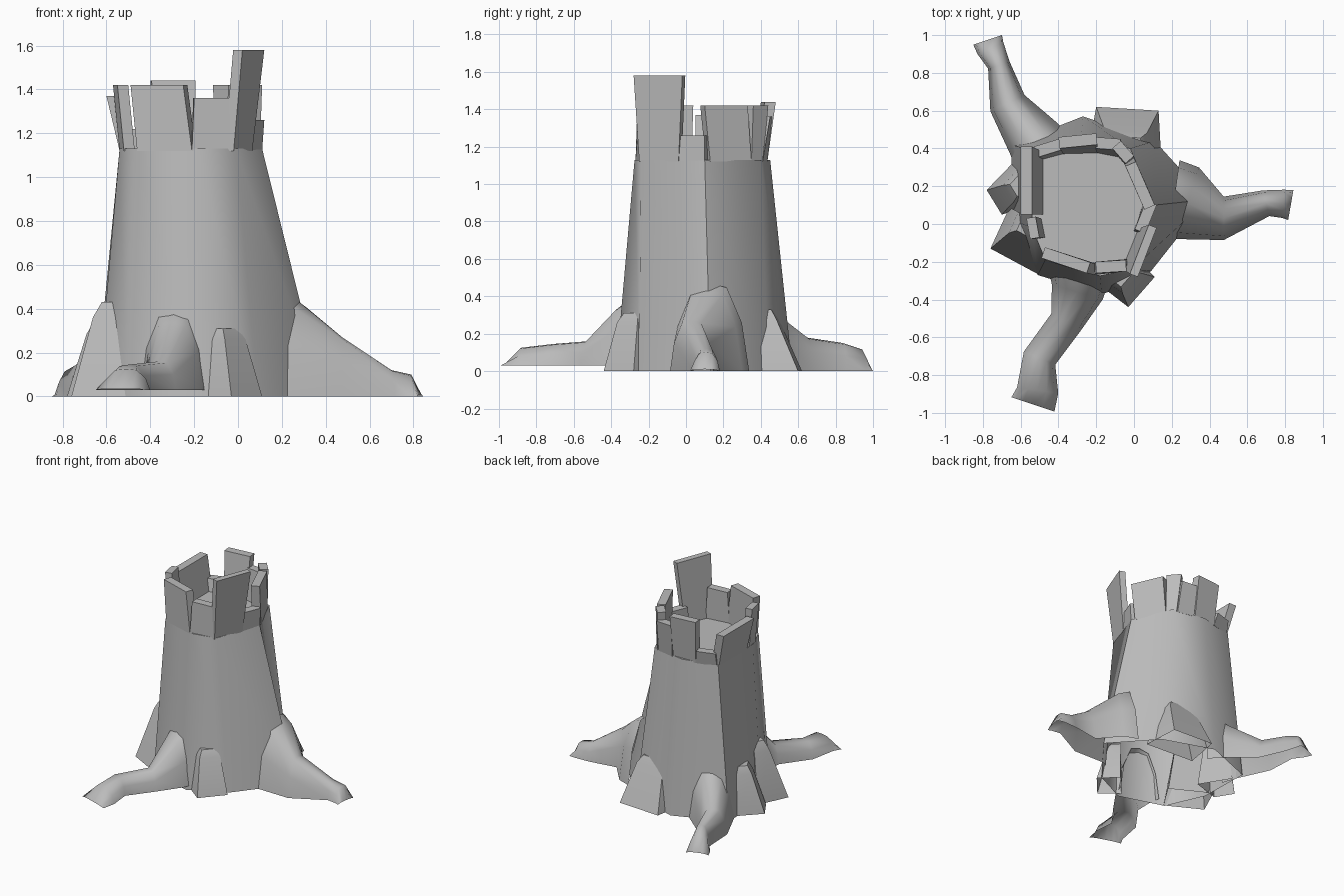
import bpy, bmesh, math
from mathutils import Vector

if "Cube" in bpy.data.objects:
    bpy.data.objects.remove(bpy.data.objects["Cube"])

grey = bpy.data.materials.new("stump_grey")
grey.use_nodes = True
COLOUR = (0.5, 0.5, 0.5, 1)
grey.diffuse_color = COLOUR
grey.node_tree.nodes["Principled BSDF"].inputs["Base Color"].default_value = COLOUR

CENTRE = Vector((-0.22, 0.1))
RIM = 1.13


def loft(name, rings, wrap=True, cap_start=False, cap_end=False, smooth=None):
    """Skin rows of points, in order, with optional end caps."""
    bm = bmesh.new()
    loops = [[bm.verts.new(p) for p in ring] for ring in rings]
    for low, high in zip(loops, loops[1:]):
        n = len(low)
        for i in range(n if wrap else n - 1):
            j = (i + 1) % n
            bm.faces.new((low[i], low[j], high[j], high[i]))
    if cap_start:
        bm.faces.new(loops[0][::-1])
    if cap_end:
        bm.faces.new(loops[-1])
    if wrap:
        bmesh.ops.recalc_face_normals(bm, faces=bm.faces)
    mesh = bpy.data.meshes.new(name)
    bm.to_mesh(mesh)
    bm.free()
    mesh.materials.append(grey)
    obj = bpy.data.objects.new(name, mesh)
    bpy.context.collection.objects.link(obj)
    if smooth:
        bpy.ops.object.select_all(action="DESELECT")
        obj.select_set(True)
        bpy.context.view_layer.objects.active = obj
        bpy.ops.object.shade_smooth_by_angle(angle=math.radians(smooth))


def root(name, path, floor=0.0):
    """Arched root, hollow below; each path entry is x, y, half width, height."""
    rings = []
    for i, (x, y, w, h) in enumerate(path):
        a, b = path[max(i - 1, 0)], path[min(i + 1, len(path) - 1)]
        along = Vector((b[0] - a[0], b[1] - a[1])).normalized()
        side = Vector((along.y, -along.x))
        ring = []
        for s, t in ((1, 0), (0.82, 0.55), (0.45, 0.95), (0, 1), (-0.45, 0.95), (-0.82, 0.55), (-1, 0)):
            p = Vector((x, y)) + side * (s * w)
            ring.append((p.x, p.y, floor + t * max(h - floor, 0.005)))
        rings.append(ring[::-1])
    loft(name, rings, wrap=False, smooth=75)


def inward_of(a, b):
    along = (b - a).normalized()
    inward = Vector((-along.y, along.x))
    return inward if inward.dot(CENTRE - (a + b) / 2) > 0 else -inward


def stub(name, a, b, height, lean, inner, depth):
    """Short buttress with its foot on the line a-b, leaning in to the trunk."""
    a, b = Vector(a), Vector(b)
    inward, mid, half = inward_of(a, b), (a + b) / 2, (b - a) / 2
    rings = []
    for z, shift, width in ((0, 0, 1), (0.84, lean, 0.68), (1, lean + 0.03, 0.48)):
        front, back = mid + inward * shift, mid + inward * (lean + depth)
        wide = width * inner
        points = (front - half * width, front + half * width, back + half * wide, back - half * wide)
        rings.append([(p.x, p.y, z * height) for p in points])
    loft(name, rings, cap_end=True, smooth=50)


def plank(name, a, b, base_a, base_b, top, thick=0.06):
    """Broken wall piece rising from the rim (base) to its top edge a-b."""
    inward = inward_of(Vector(a), Vector(b))
    rings = []
    for z, p, q in ((RIM - 0.01, base_a, base_b), (top, a, b)):
        p, q = Vector(p), Vector(q)
        rings.append([(v.x, v.y, z) for v in (p, q, q + inward * thick, p + inward * thick)])
    loft(name, rings, cap_start=True, cap_end=True)


# Trunk: flared, closed at the rim, open underneath
base = [(-0.65, 0.42), (-0.27, 0.57), (0.11, 0.44), (0.39, 0.13),
        (0.09, -0.25), (-0.17, -0.375), (-0.51, -0.27), (-0.64, 0.02)]
rim = [(-0.54, 0.39), (-0.28, 0.45), (-0.02, 0.4), (0.11, 0.1),
       (-0.01, -0.24), (-0.18, -0.275), (-0.47, -0.19), (-0.54, -0.02)]
loft("trunk", [[(x, y, 0) for x, y in base], [(x, y, RIM) for x, y in rim]],
     cap_end=True, smooth=60)

# Broken wall around the rim
plank("front_plank", (-0.49, -0.18), (-0.25, -0.26), (-0.46, -0.195), (-0.21, -0.27), 1.42)
plank("front_low_plank", (-0.2, -0.26), (-0.04, -0.25), (-0.21, -0.27), (-0.03, -0.245), 1.36)
plank("tall_plank", (0.02, -0.28), (0.12, -0.02), (-0.02, -0.25), (0.065, -0.04), 1.58, 0.045)
plank("short_plank", (0.06, -0.05), (0.12, 0.1), (0.055, -0.06), (0.11, 0.1), 1.26)
plank("right_plank", (0.11, 0.1), (0.01, 0.33), (0.1, 0.13), (0.0, 0.35), 1.42)
plank("back_corner_plank", (0.0, 0.36), (-0.07, 0.44), (0.0, 0.35), (-0.05, 0.41), 1.42)
plank("back_small_plank", (-0.07, 0.45), (-0.2, 0.46), (-0.06, 0.41), (-0.19, 0.435), 1.36)
plank("back_plank", (-0.2, 0.48), (-0.4, 0.46), (-0.2, 0.435), (-0.38, 0.43), 1.44)
plank("low_corner_plank", (-0.4, 0.45), (-0.53, 0.41), (-0.38, 0.43), (-0.53, 0.39), 1.22)
plank("left_plank", (-0.6, 0.41), (-0.6, 0.05), (-0.54, 0.38), (-0.54, 0.05), 1.37)
plank("left_front_plank", (-0.57, 0.03), (-0.55, -0.08), (-0.54, 0.02), (-0.52, -0.08), 1.42, 0.05)

# Three long roots
root("right_root", [(0.21, 0.12, 0.22, 0.47), (0.28, 0.11, 0.2, 0.43),
                    (0.475, 0.03, 0.115, 0.27), (0.7, 0.11, 0.07, 0.12),
                    (0.79, 0.107, 0.075, 0.1), (0.83, 0.1, 0.08, 0.01)])
root("back_root", [(-0.46, 0.34, 0.18, 0.42), (-0.53, 0.45, 0.15, 0.32),
                   (-0.67, 0.64, 0.1, 0.18), (-0.715, 0.84, 0.06, 0.15),
                   (-0.76, 0.93, 0.075, 0.12), (-0.775, 0.975, 0.08, 0.01)])
root("front_root", [(-0.29, -0.28, 0.16, 0.39), (-0.3, -0.36, 0.14, 0.34),
                    (-0.36, -0.52, 0.09, 0.16), (-0.5, -0.71, 0.09, 0.145),
                    (-0.51, -0.88, 0.11, 0.125), (-0.535, -0.955, 0.12, 0.035)], 0.03)

# Short stubby roots
stub("back_stub", (0.13, 0.6), (-0.2, 0.62), 0.33, 0.12, 1.2, 0.16)
stub("front_stub", (-0.03, -0.44), (0.11, -0.28), 0.31, 0.07, 1.1, 0.1)
stub("left_front_stub", (-0.76, -0.13), (-0.5, -0.27), 0.43, 0.12, 1.1, 0.12)
stub("left_stub", (-0.78, 0.18), (-0.7, 0.05), 0.34, 0.09, 1.7, 0.12)
